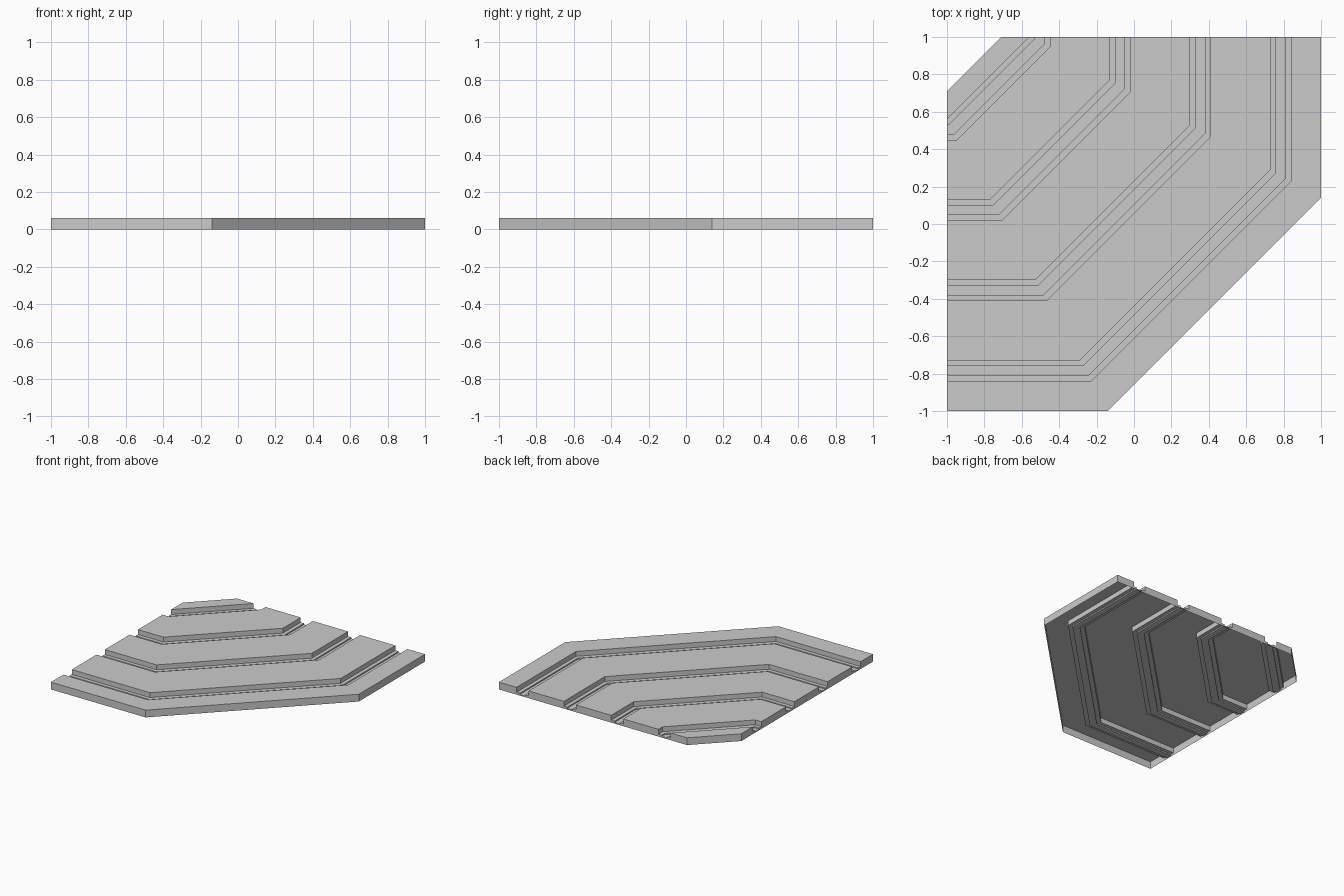
import bpy, bmesh

if "Cube" in bpy.data.objects:
    bpy.data.objects.remove(bpy.data.objects["Cube"])

TOP, LEDGE, FLOOR = 0.06, 0.02, 0.01

# Cross-section from the clipped corner outwards: (offset, height)
profile = [(-0.71, 0), (-0.71, TOP)]
for s in (-0.56, -0.13, 0.30, 0.73):
    profile += [(s, TOP), (s, LEDGE), (s + 0.03, LEDGE), (s + 0.03, FLOOR),
                (s + 0.08, FLOOR), (s + 0.08, LEDGE), (s + 0.11, LEDGE), (s + 0.11, TOP)]
profile += [(1, TOP), (1, 0)]


def contour(v):
    """Bent line: along x, across the diagonal, along y."""
    c = max(-1, -0.14 + 0.556 * (v - 1))
    return [(-1, -v), (c, -v), (v, -c), (v, 1)]


bm = bmesh.new()


def quad(points):
    bm.faces.new([bm.verts.new(p) for p in points])


for (va, za), (vb, zb) in zip(profile, profile[1:]):
    a, b = contour(va), contour(vb)
    # Top surface and groove walls
    for i in range(3):
        quad([(*a[i], za), (*b[i], zb), (*b[i + 1], zb), (*a[i + 1], za)])
    # Straight outer side walls at both ends of the strip
    if va != vb:
        quad([(*a[0], za), (*a[0], 0), (*b[0], 0), (*b[0], zb)])
        quad([(*b[3], zb), (*b[3], 0), (*a[3], 0), (*a[3], za)])

bmesh.ops.remove_doubles(bm, verts=bm.verts, dist=0.0005)
bmesh.ops.dissolve_degenerate(bm, edges=bm.edges, dist=0.0005)

# Grooved plate, open underneath
mesh = bpy.data.meshes.new("grooved_plate")
bm.to_mesh(mesh)
bm.free()
plate = bpy.data.objects.new("grooved_plate", mesh)
bpy.context.collection.objects.link(plate)
